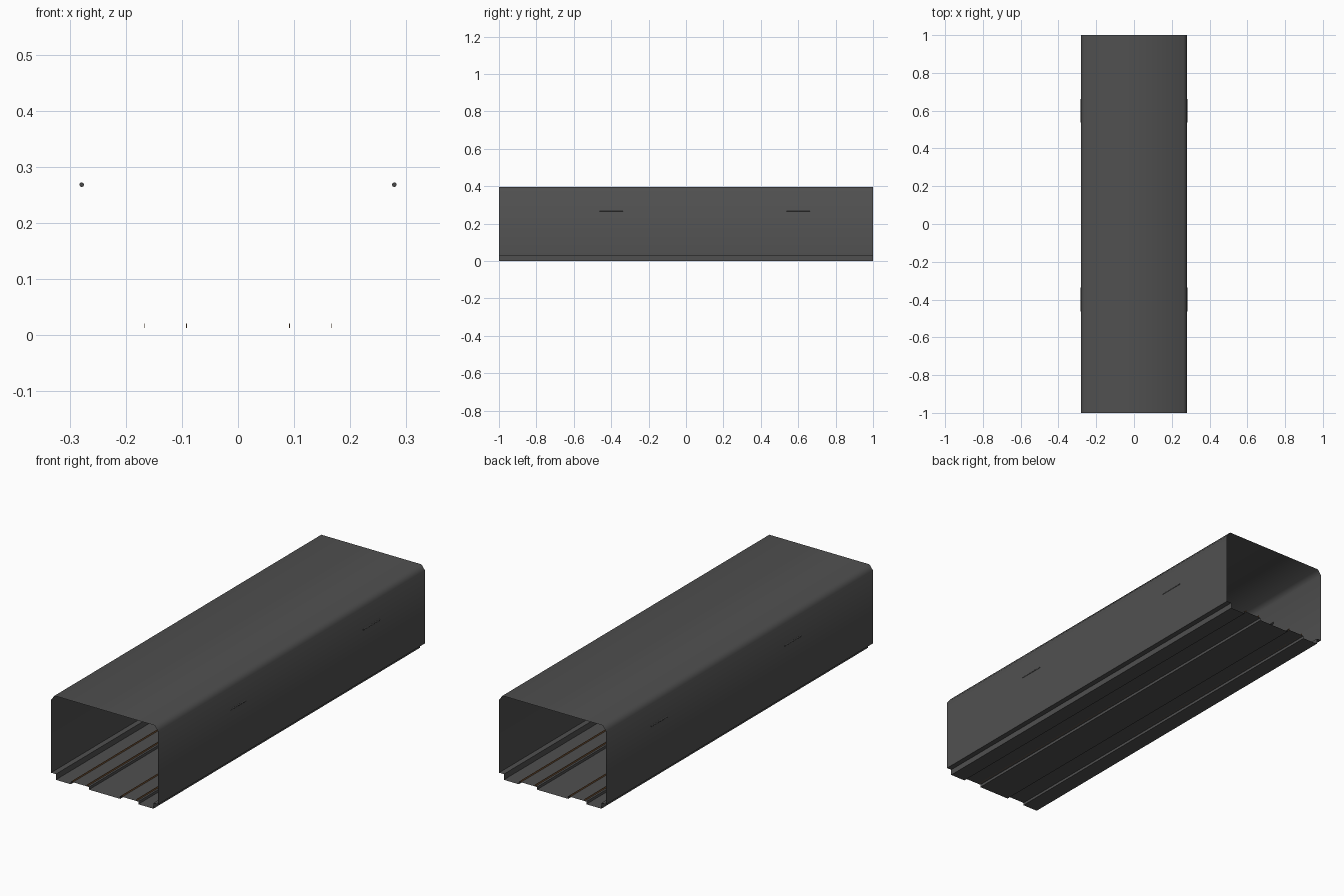
import bpy, bmesh, math
from mathutils import Matrix

if "Cube" in bpy.data.objects:
    bpy.data.objects.remove(bpy.data.objects["Cube"])


def material(name, rgb):
    m = bpy.data.materials.new(name)
    m.diffuse_color = (*rgb, 1)
    m.use_nodes = True
    m.node_tree.nodes["Principled BSDF"].inputs["Base Color"].default_value = m.diffuse_color
    return m


concrete = material("dark_concrete", (0.08, 0.08, 0.08))
rust = material("rusty_brown", (0.22, 0.11, 0.045))
lamp_grey = material("lamp_grey", (0.065, 0.065, 0.065))
HALF = 1.0


def finish(name, bm, mat, angle=None):
    me = bpy.data.meshes.new(name)
    bm.to_mesh(me)
    bm.free()
    ob = bpy.data.objects.new(name, me)
    bpy.context.collection.objects.link(ob)
    me.materials.append(mat)
    if angle:
        bpy.ops.object.select_all(action='DESELECT')
        ob.select_set(True)
        bpy.context.view_layer.objects.active = ob
        bpy.ops.object.shade_smooth_by_angle(angle=math.radians(angle))
    return ob


def box(name, x, z0, z1, width, mat):
    bm = bmesh.new()
    bmesh.ops.create_cube(bm, size=1, matrix=Matrix.Translation((x, 0, (z0 + z1) / 2))
                          @ Matrix.Diagonal((width, 2 * HALF, z1 - z0, 1)))
    return finish(name, bm, mat)


# Tunnel shell: half profile from floor centre round to roof, mirrored and extruded
half = [(0.0815, 0), (0.0815, 0.0125), (0.177, 0.0125), (0.177, 0),
        (0.256, 0), (0.256, 0.027), (0.281, 0.027), (0.281, 0.373), (0.263, 0.397)]
profile = half + [(-x, z) for x, z in reversed(half)]
bm = bmesh.new()
front = [bm.verts.new((x, -HALF, z)) for x, z in profile]
back = [bm.verts.new((x, HALF, z)) for x, z in profile]
for i in range(len(profile)):
    j = (i + 1) % len(profile)
    bm.faces.new((front[i], front[j], back[j], back[i]))
bmesh.ops.recalc_face_normals(bm, faces=bm.faces)
finish("tunnel_shell", bm, concrete, 60)

# Thin rails along both raised track beds
for side, label in ((-1, "left"), (1, "right")):
    for x, place in ((0.092, "inner"), (0.167, "outer")):
        box(f"{label}_{place}_rail", side * x, 0.0125, 0.0205, 0.0016, rust)

# Tube lamps set into the side walls
for side, label in ((-1, "left"), (1, "right")):
    for n, y in enumerate((-0.4, 0.6)):
        bm = bmesh.new()
        bmesh.ops.create_cone(bm, cap_ends=True, segments=12, radius1=0.004,
                              radius2=0.004, depth=0.125,
                              matrix=Matrix.Translation((side * 0.2785, y, 0.268))
                              @ Matrix.Rotation(math.pi / 2, 4, 'X'))
        finish(f"{label}_wall_lamp_{n + 1}", bm, lamp_grey, 40)
